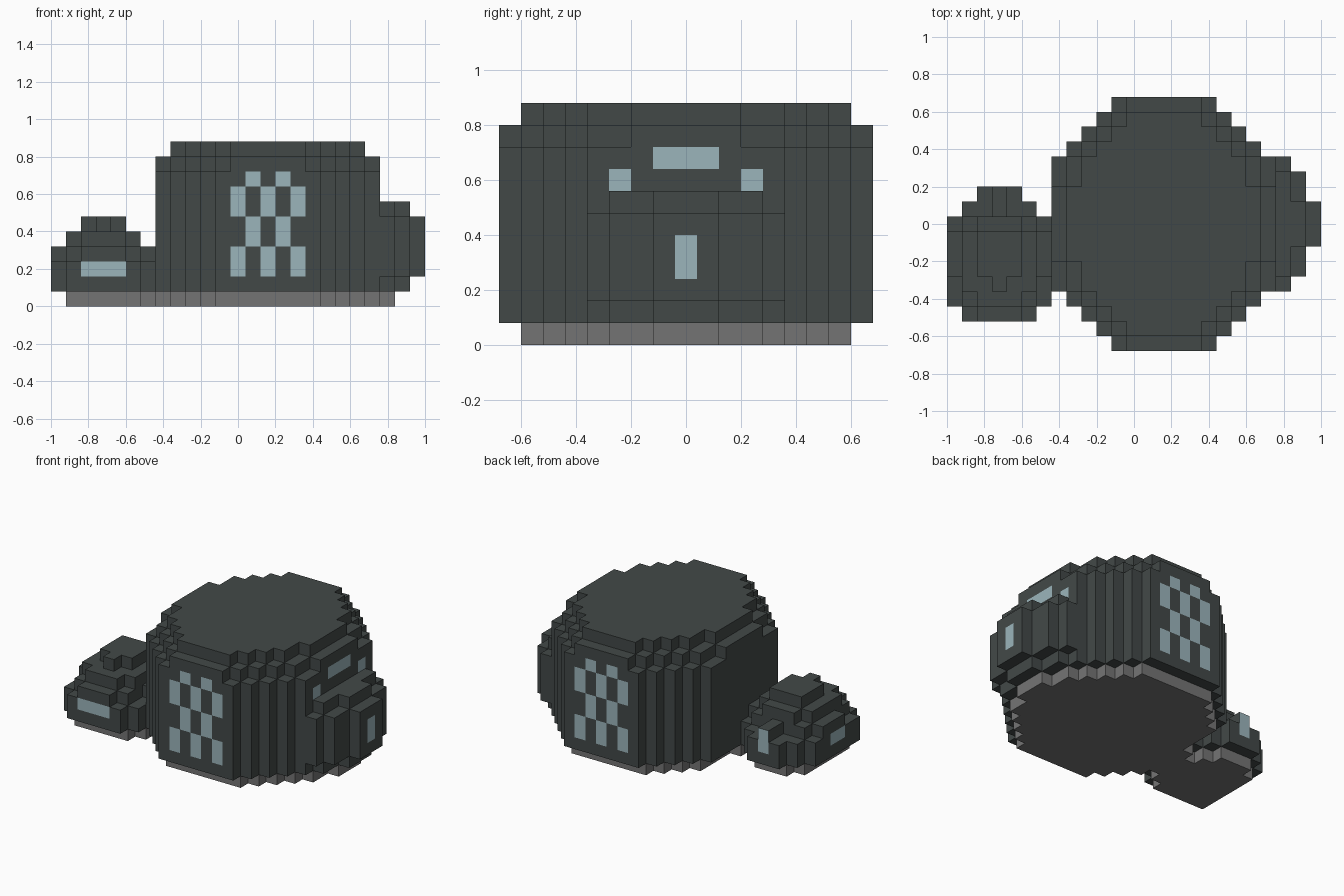
import bpy, bmesh
from mathutils import Vector

cube = bpy.data.objects.get("Cube")
if cube:
    bpy.data.objects.remove(cube, do_unlink=True)

U = 0.08                          # edge of one block
ORIGIN = Vector((-1, -0.68, 0))


def material(name, rgb):
    m = bpy.data.materials.new(name)
    m.use_nodes = True
    m.diffuse_color = (*rgb, 1)
    m.node_tree.nodes["Principled BSDF"].inputs["Base Color"].default_value = (*rgb, 1)
    return m


DARK = material("dark slate", (0.055, 0.066, 0.064))
GRAY = material("base gray", (0.175, 0.175, 0.175))
BLUE = material("pale blue", (0.33, 0.46, 0.50))


def rows(k, center, widths):
    """Blocks of one layer; widths maps a row to its half width."""
    return {(center + d, j, k) for j, w in widths.items() for d in range(-w, w + 1)}


def round_rows(widths):
    """Mirror half widths, listed from the middle row outward, about the middle."""
    return {8 + s * n: w for n, w in enumerate(widths) for s in (-1, 1)}


# Main drum: straight wall with a two-step rounded top
body = set()
for k in range(1, 9):
    body |= rows(k, 14, round_rows([7] * 5 + [6, 5, 4, 3]))
body |= rows(9, 14, round_rows([7] * 3 + [6, 6, 5, 4, 3, 2]))
body |= rows(10, 14, round_rows([6] * 3 + [5, 5, 4, 3, 2]))

# Rounded bulge on the +x side
bulge = set()
for k in range(1, 7):
    reach = (3, 1) if k in (1, 6) else (4, 3, 1)
    for step, half in enumerate(reach):
        bulge |= {(22 + step, 8 + d, k) for d in range(-half, half + 1)}

# Small stepped pod on the -x side
pod = set()
full = {j: 3 for j in range(3, 9)} | {2: 2, 9: 2, 10: 1}
for k in (1, 2):
    pod |= rows(k, 3, full)
pod |= rows(3, 3, {j: 3 for j in (5, 6, 7)} | {2: 1, 3: 2, 4: 2, 8: 2, 9: 0, 10: 0})
pod |= rows(4, 3, {j: 2 for j in range(4, 8)} | {3: 1, 8: 1})
pod |= rows(5, 3, {j: 1 for j in (5, 6, 7)} | {4: 0})

# Recessed base: the lowest layer shrunk by one block
upper = body | bulge | pod
base = {(i, j, 0) for i, j, k in upper if k == 1 and all(
    (i + a, j + b, 1) in upper for a, b in ((1, 0), (-1, 0), (0, 1), (0, -1)))}
everything = upper | base

# Painted block sides, as (block, facing)
painted = set()


def paint(facing, xs, ys, zs):
    painted.update(((i, j, k), facing) for i in xs for j in ys for k in zs)


for facing, j in (((0, -1, 0), 0), ((0, 1, 0), 16)):
    for col in range(-2, 3):
        levels = (4, 5, 8) if col % 2 else (2, 3, 6, 7)
        paint(facing, [14 + col], [j], levels)
EAST, WEST = (1, 0, 0), (-1, 0, 0)
paint(EAST, [21], range(7, 10), [8])
paint(EAST, [21], [5, 11], [7])
paint(EAST, [24], [8], [3, 4])
paint((0, -1, 0), range(2, 5), [2], [2])
paint((0, 1, 0), [3], [10], [2, 3])
paint(WEST, [0], [5, 6], [2])


def skin(name, blocks, main):
    """Make the outer surface of a set of blocks, with flat sides merged."""
    bm = bmesh.new()
    for block in sorted(blocks):
        for axis in range(3):
            for sign in (-1, 1):
                n = [0, 0, 0]
                n[axis] = sign
                n = tuple(n)
                if tuple(a + b for a, b in zip(block, n)) in everything:
                    continue
                normal = Vector(n)
                u = Vector([float(a == (axis + 1) % 3) for a in range(3)])
                v = normal.cross(u)
                c = Vector(block) + Vector((0.5, 0.5, 0.5)) + normal / 2
                corners = (c - (u + v) / 2, c + (u - v) / 2, c + (u + v) / 2, c - (u - v) / 2)
                face = bm.faces.new([bm.verts.new(ORIGIN + p * U) for p in corners])
                face.material_index = int((block, n) in painted)
    bmesh.ops.remove_doubles(bm, verts=bm.verts, dist=U / 100)
    bmesh.ops.dissolve_limit(bm, angle_limit=0.01, verts=bm.verts, edges=bm.edges,
                             delimit={'MATERIAL'})
    mesh = bpy.data.meshes.new(name)
    bm.to_mesh(mesh)
    bm.free()
    mesh.materials.append(main)
    if main is DARK:
        mesh.materials.append(BLUE)
    bpy.context.collection.objects.link(bpy.data.objects.new(name, mesh))


skin("body", body, DARK)
skin("side_bulge", bulge, DARK)
skin("side_pod", pod, DARK)
skin("base", base, GRAY)
